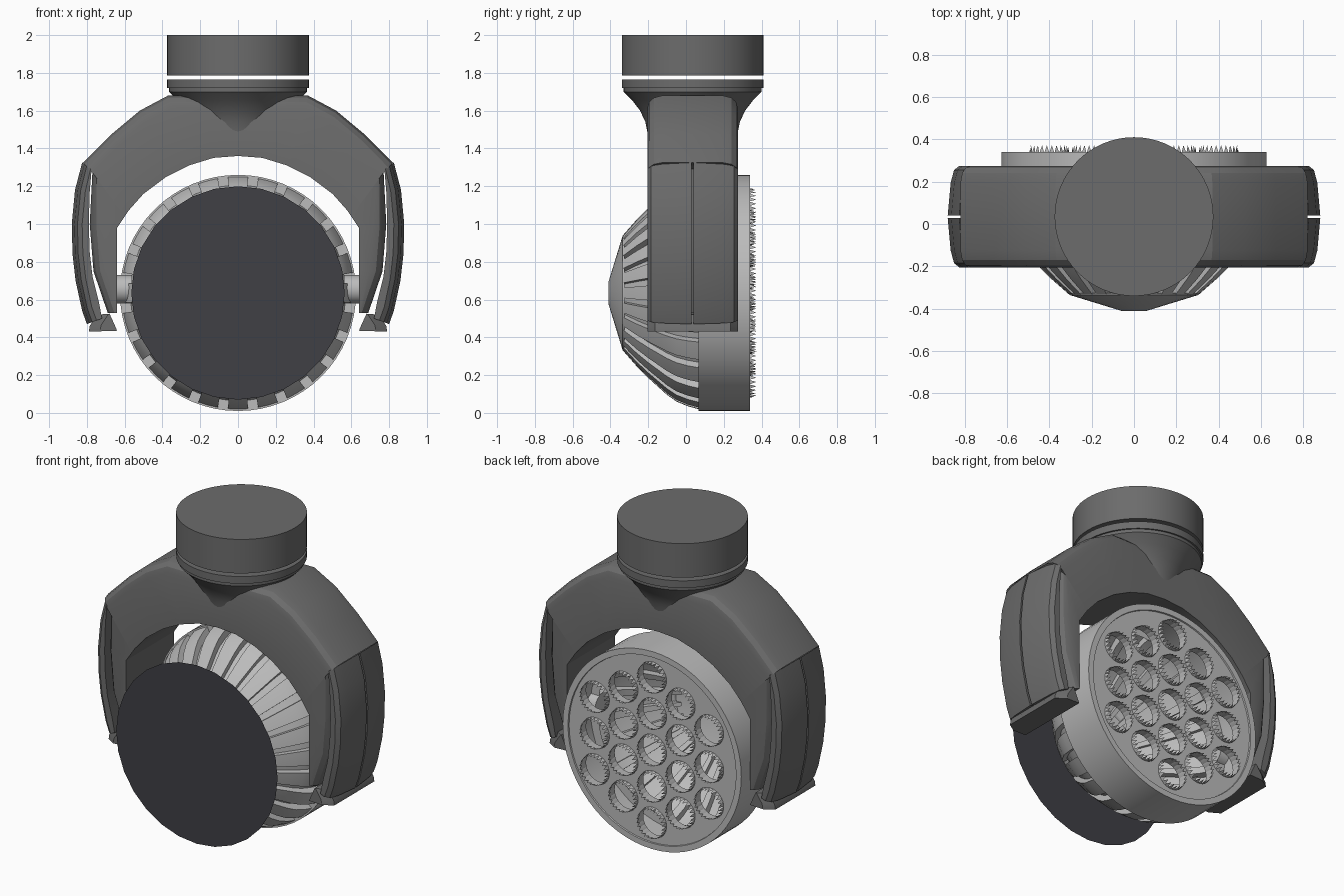
import bpy, bmesh
from math import sin, cos, pi, radians, hypot

if "Cube" in bpy.data.objects:
    bpy.data.objects.remove(bpy.data.objects["Cube"])

YC = 0.035      # depth centre of yoke and base
HZ = 0.635      # height of the lamp head axis


def material(name, col):
    m = bpy.data.materials.new(name)
    m.diffuse_color = (*col, 1)
    m.use_nodes = True
    m.node_tree.nodes["Principled BSDF"].inputs["Base Color"].default_value = m.diffuse_color
    return m


DARK = material("housing_grey", (0.15, 0.15, 0.15))
LIGHT = material("head_grey", (0.5, 0.5, 0.5))
BLACK = material("disc_dark", (0.05, 0.05, 0.06))


def finish(name, bm, mat, mirror=False, recalc=True):
    if recalc:
        bmesh.ops.recalc_face_normals(bm, faces=bm.faces)
    me = bpy.data.meshes.new(name)
    bm.to_mesh(me)
    bm.free()
    me.materials.append(mat)
    ob = bpy.data.objects.new(name, me)
    bpy.context.collection.objects.link(ob)
    if mirror:
        ob.modifiers.new("mirror", 'MIRROR').use_axis = (True, False, False)
    bpy.ops.object.select_all(action='DESELECT')
    bpy.context.view_layer.objects.active = ob
    ob.select_set(True)
    bpy.ops.object.shade_smooth_by_angle(angle=radians(25))
    return ob


def circle(n):
    return [(2 * pi * i / n, 0) for i in range(n)]


def on_z(r, h, a):
    return (r * cos(a), YC + r * sin(a), h)


def on_y(r, h, a):
    return (r * cos(a), h, HZ + r * sin(a))


def revolve(name, prof, place, mat, ring=None, cap0=False, cap1=False):
    """Turn (radius, height) points; ring holds (angle, radius inset)."""
    ring = ring or circle(64)
    bm = bmesh.new()
    loops = [[bm.verts.new(place(r - d, h, a)) for a, d in ring] for r, h in prof]
    n = len(ring)
    for A, B in zip(loops, loops[1:]):
        for i in range(n):
            bm.faces.new((A[i], A[(i + 1) % n], B[(i + 1) % n], B[i]))
    if cap0:
        bm.faces.new(loops[0])
    if cap1:
        bm.faces.new(loops[-1])
    return finish(name, bm, mat)


def loft(bm, stations, section, caps):
    """Sweep a depth section between inner and outer profile points."""
    loops = []
    for xi, zi, xo, zo in stations:
        ln = hypot(xo - xi, zo - zi)
        row = []
        for y, d in section:
            t = min(d / ln, 1)
            row.append(bm.verts.new((xo + (xi - xo) * t, YC + y, zo + (zi - zo) * t)))
        loops.append(row)
    n = len(section)
    for A, B in zip(loops, loops[1:]):
        for i in range(n):
            bm.faces.new((A[i], A[(i + 1) % n], B[(i + 1) % n], B[i]))
    for k in caps:
        bm.faces.new(loops[k])


# Ceiling base, collar and flared neck
revolve("ceiling_base", [(.375, 1.785), (.375, 2.0)], on_z, DARK, cap0=True, cap1=True)
revolve("collar", [(.375, 1.72), (.375, 1.765)], on_z, DARK, cap0=True, cap1=True)
revolve("neck_flare", [(.24, 1.49), (.25, 1.54), (.278, 1.60), (.32, 1.655), (.365, 1.70), (.365, 1.72)],
        on_z, DARK, cap0=True)

# Yoke with rounded outer edges
half = [(-.24, 9), (-.24, .07), (-.23, .035), (-.205, .012), (-.16, 0)]
section = half + [(-y, d) for y, d in reversed(half)]
bm = bmesh.new()
loft(bm, [(0, 1.36, 0, 1.68), (.13, 1.35, .2, 1.68), (.26, 1.31, .37, 1.68),
          (.38, 1.25, .52, 1.60), (.50, 1.16, .67, 1.475), (.58, 1.07, .82, 1.325),
          (.60, 1.04, .77, 1.29), (.64, .98, .785, 1.0), (.64, .75, .765, .75),
          (.64, .53, .69, .53)], section, [-1])
finish("yoke", bm, DARK, mirror=True)

# Arm covers, two halves per side with a seam between
arm = [(.775, 1.29, .825, 1.325), (.785, 1.17, .863, 1.18), (.79, 1.0, .88, 1.0),
       (.785, .85, .876, .84), (.77, .72, .86, .70), (.735, .58, .825, .54), (.72, .50, .80, .47)]
bm = bmesh.new()
for s in (-1, 1):
    loft(bm, arm, [(s * y, d) for y, d in
                   [(.24, 9), (.24, .055), (.22, .03), (.16, .014), (.006, 0), (.006, 9)]], [0, -1])
finish("arm_covers", bm, DARK, mirror=True)

# Arm end caps
bm = bmesh.new()
loft(bm, [(.68, .525, .745, .52), (.655, .47, .785, .46), (.64, .435, .79, .43)],
     [(-.24, 9), (-.24, .06), (-.2, 0), (.2, 0), (.24, .06), (.24, 9)], [0, -1])
finish("arm_end_caps", bm, DARK, mirror=True)

# Tilt axles joining head to yoke
bm = bmesh.new()
rings = [[bm.verts.new((x, YC + .075 * cos(a), .655 + .075 * sin(a))) for a, _ in circle(32)]
         for x in (.56, .66)]
for i in range(32):
    j = (i + 1) % 32
    bm.faces.new((rings[0][i], rings[0][j], rings[1][j], rings[1][i]))
for r in rings:
    bm.faces.new(r)
finish("tilt_axles", bm, LIGHT, mirror=True)

# Head drum with lipped rim
revolve("head_drum", [(.57, .065), (.625, .065), (.625, .34), (.588, .34), (.585, .325)], on_y, LIGHT)

# Ribbed cooling dome
ribs = []
for k in range(24):
    for deg, inset in ((0, 0), (5, 0), (10, 0), (10, .045), (15, .045)):
        ribs.append((radians(15 * k + deg - 5), inset))
revolve("cooling_dome", [(.615, .065), (.60, .01), (.575, -.05), (.54, -.10), (.495, -.15),
                         (.45, -.20), (.39, -.26), (.31, -.33)], on_y, LIGHT, ring=ribs)
revolve("rear_cone", [(.31, -.325), (.305, -.335), (.06, -.41)], on_y, LIGHT,
        ring=circle(32), cap1=True)

# Thin dark disc in front of the cone
bm = bmesh.new()
bm.faces.new([bm.verts.new(on_y(.565, -.411, a)) for a, _ in circle(28)])
finish("dark_disc", bm, BLACK, recalc=False)

# Nineteen lens positions on a hexagonal grid
lenses = []
for c in range(-2, 3):
    n = 5 - abs(c)
    lenses += [(.2 * c, HZ + .23 * (i - (n - 1) / 2)) for i in range(n)]

# Lens plate with round holes
cu = bpy.data.curves.new("lens_plate", 'CURVE')
cu.dimensions = '2D'
cu.fill_mode = 'BOTH'
cu.extrude = .006
for x, z, r, n in [(0, HZ, .59, 64)] + [(x, z, .096, 32) for x, z in lenses]:
    sp = cu.splines.new('POLY')
    sp.points.add(n - 1)
    for p, (a, _) in zip(sp.points, circle(n)):
        p.co = (x + r * cos(a), z + r * sin(a), 0, 1)
    sp.use_cyclic_u = True
cu.materials.append(LIGHT)
plate = bpy.data.objects.new("lens_plate", cu)
plate.location.y = .325
plate.rotation_euler.x = pi / 2
bpy.context.collection.objects.link(plate)
bpy.ops.object.select_all(action='DESELECT')
bpy.context.view_layer.objects.active = plate
plate.select_set(True)
bpy.ops.object.convert(target='MESH')

# Toothed lens rings
bm = bmesh.new()
N = 48
for x, z in lenses:
    low, top = [], []
    for k, (a, _) in enumerate(circle(N)):
        r = .088 if k % 2 else .095
        low.append(bm.verts.new((x + .096 * cos(a), .29, z + .096 * sin(a))))
        top.append(bm.verts.new((x + r * cos(a), .372 if k % 2 else .335, z + r * sin(a))))
    for i in range(N):
        j = (i + 1) % N
        bm.faces.new((low[i], low[j], top[j], top[i]))
finish("lens_rings", bm, LIGHT)
